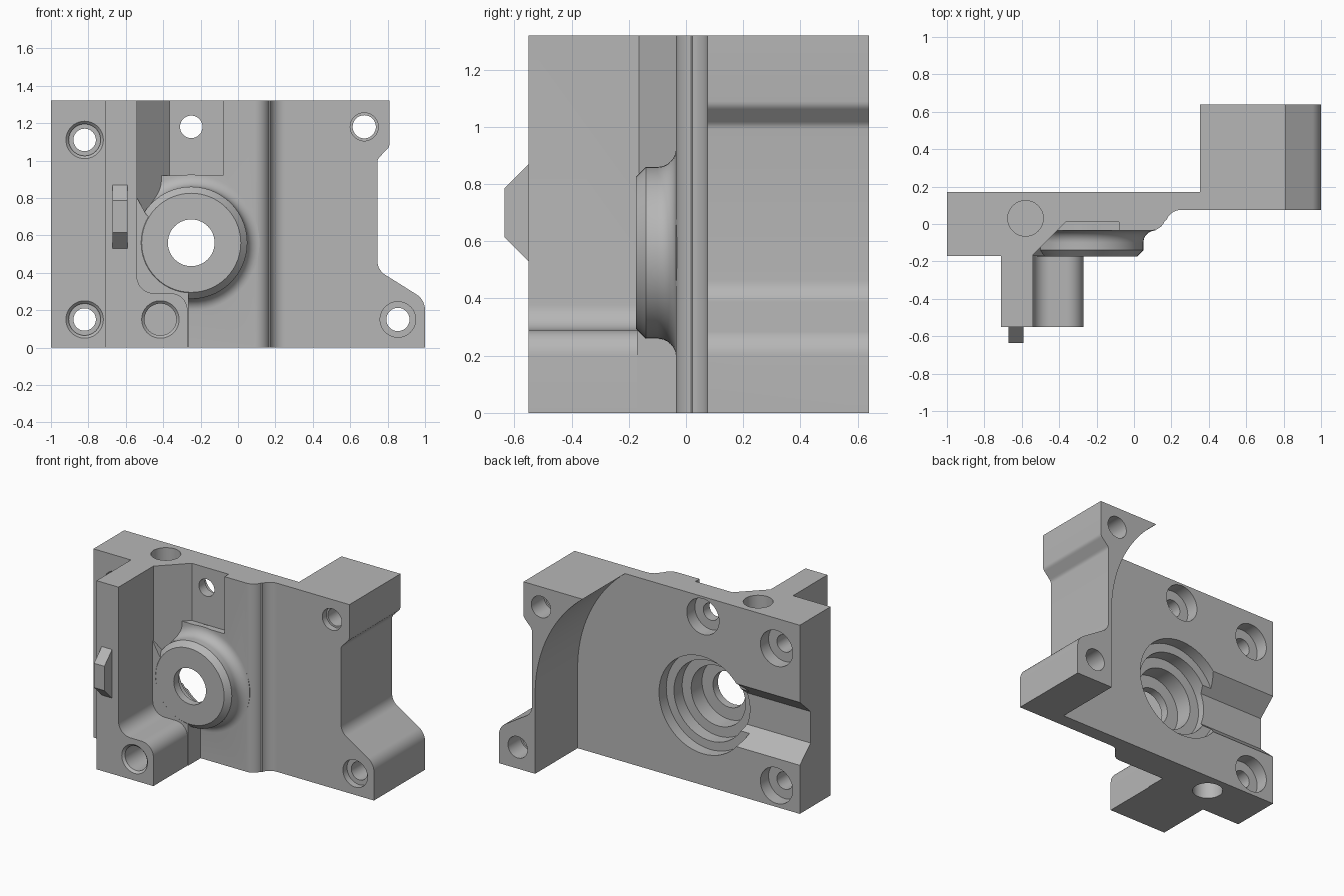
import bpy, bmesh, math

old = bpy.data.objects.get("Cube")
if old:
    bpy.data.objects.remove(old, do_unlink=True)

TOP = 1.32
BORE = (-0.25, 0.56)

grey = bpy.data.materials.new("plain grey")
grey.use_nodes = True
grey.diffuse_color = (0.47, 0.47, 0.47, 1)
grey.node_tree.nodes["Principled BSDF"].inputs["Base Color"].default_value = grey.diffuse_color


def finish(bm, name):
    bmesh.ops.recalc_face_normals(bm, faces=bm.faces[:])
    mesh = bpy.data.meshes.new(name)
    bm.to_mesh(mesh)
    bm.free()
    obj = bpy.data.objects.new(name, mesh)
    bpy.context.collection.objects.link(obj)
    mesh.materials.append(grey)
    return obj


def prism(name, pts, lo, hi, axis):
    """Extrude an outline along an axis; the outline lies in the other two."""
    place = {"x": lambda a, b, h: (h, a, b),
             "y": lambda a, b, h: (a, h, b),
             "z": lambda a, b, h: (a, b, h)}[axis]
    bm = bmesh.new()
    rings = [[bm.verts.new(place(a, b, h)) for a, b in pts] for h in (lo, hi)]
    n = len(pts)
    for ring in rings:
        bm.faces.new(ring)
    for i in range(n):
        j = (i + 1) % n
        bm.faces.new((rings[0][i], rings[0][j], rings[1][j], rings[1][i]))
    return finish(bm, name)


def lathe(name, centre, profile, axis="y", n=56):
    """Turn (radius, height) pairs about a line through centre."""
    bm = bmesh.new()
    rings = []
    for r, h in profile:
        ring = []
        for i in range(n):
            t = 2 * math.pi * i / n
            a, b = centre[0] + r * math.cos(t), centre[1] + r * math.sin(t)
            ring.append(bm.verts.new((a, h, b) if axis == "y" else (a, b, h)))
        rings.append(ring)
    bm.faces.new(rings[0])
    bm.faces.new(rings[-1])
    for p, q in zip(rings, rings[1:]):
        for i in range(n):
            j = (i + 1) % n
            bm.faces.new((p[i], p[j], q[j], q[i]))
    return finish(bm, name)


def arc(cx, cy, r, start, end, n=10):
    angles = [math.radians(start + (end - start) * i / n) for i in range(n + 1)]
    return [(cx + r * math.cos(t), cy + r * math.sin(t)) for t in angles]


def combine(target, other, operation):
    mod = target.modifiers.new("combine", "BOOLEAN")
    mod.operation = operation
    mod.solver = "EXACT"
    mod.object = other
    bpy.context.view_layer.objects.active = target
    bpy.ops.object.modifier_apply(modifier=mod.name)
    bpy.data.objects.remove(other, do_unlink=True)


# Plan of plate, rib, stepped front and rear block
plan = [(-1, -0.17), (-0.71, -0.17), (-0.71, -0.55), (-0.54, -0.55),
        (-0.54, -0.165), (-0.41, -0.035)]
plan += arc(0.09, 0.045, 0.08, -90, -20)
plan += arc(0.25, -0.005, 0.08, 160, 90)
plan += [(1, 0.075), (1, 0.64), (0.353, 0.64), (0.353, 0.17), (-1, 0.17)]
body = prism("bracket_body", plan, 0, TOP, "z")

# Front outline with waisted right side and flared foot
outline = [(-1.1, -0.1), (1, -0.1)]
outline += arc(0.9, 0.2, 0.1, 0, 57)
outline += arc(0.835, 0.465, 0.09, 237, 180)
outline += arc(0.785, 0.99, 0.04, 180, 135, 4)
outline += arc(0.77, 1.09, 0.04, -45, 0, 4)
outline += [(0.81, 1.4), (-1.1, 1.4)]
combine(body, prism("outline", outline, -1, 1, "y"), "INTERSECT")

# Round clearance sweeping through the rear block
sweep = [(0.3, -0.1), (0.72, -0.1)] + arc(*BORE, 0.97, 0, 55, 28) + [(0.3, 1.37)]
combine(body, prism("sweep", sweep, 0.17, 0.8, "y"), "DIFFERENCE")

# Upper front recess
recess = [(-0.365, 0.01), (-0.08, 0.01), (-0.08, -0.1), (-0.475, -0.1)]
combine(body, prism("recess", recess, 0.92, 1.5, "z"), "DIFFERENCE")

# Boss with flared base, and the web that joins it to the rib
web = [(-0.6, 0), (-0.265, 0), (-0.265, 0.5), (-0.49, 0.71), (-0.54, 0.8), (-0.6, 0.8)]
combine(body, prism("web", web, -0.172, 0.02, "y"), "UNION")
flare = [(r, y) for r, y in reversed(arc(0.365, -0.1, 0.065, 90, 180, 8))]
boss = [(0.265, -0.175), (0.3, -0.14)] + flare + [(0.365, 0.0)]
combine(body, lathe("boss", BORE, boss), "UNION")

# Rounded foot beside the rib
foot = [(-0.6, 0), (-0.27, 0)] + arc(-0.36, 0.2, 0.09, 0, 90)
foot += arc(-0.45, 0.38, 0.09, 270, 180) + [(-0.6, 0.38)]
combine(body, prism("foot", foot, -0.55, -0.1, "y"), "UNION")

# Key on the rib front
key = [(-0.5, 0.53), (-0.55, 0.53), (-0.635, 0.615),
       (-0.635, 0.785), (-0.55, 0.87), (-0.5, 0.87)]
combine(body, prism("key", key, -0.67, -0.59, "x"), "UNION")

# Stepped bore, open to the back
bore = [(0.34, 0.3), (0.34, 0.09), (0.28, 0.09), (0.28, 0.0), (0.21, 0.0),
        (0.21, -0.12), (0.125, -0.12), (0.125, -0.3)]
combine(body, lathe("bore", BORE, bore), "DIFFERENCE")

# Trapezoid channel from the bore to the side
channel = [(0.05, 0.45), (0.05, 0.67), (0.17, 0.78), (0.3, 0.78), (0.3, 0.34), (0.17, 0.34)]
combine(body, prism("channel", channel, -1.2, -0.4, "x"), "DIFFERENCE")

# Screw holes, stepped on both faces where needed
for z in (0.15, 1.11):
    hole = [(0.125, 0.3), (0.125, 0.08), (0.06, 0.08), (0.06, -0.13),
            (0.085, -0.13), (0.085, -0.155), (0.1, -0.17), (0.1, -0.3)]
    combine(body, lathe("plate_hole", (-0.82, z), hole), "DIFFERENCE")
hole = [(0.125, 0.3), (0.125, 0.08), (0.06, 0.08), (0.06, -0.1)]
combine(body, lathe("recess_hole", (-0.25, 1.18), hole), "DIFFERENCE")
for x, z, wide in ((0.675, 1.18, 0.075), (0.855, 0.15, 0.095)):
    hole = [(0.075, 0.8), (0.075, 0.5), (0.062, 0.5), (0.062, 0.12), (wide, 0.12), (wide, 0)]
    combine(body, lathe("block_hole", (x, z), hole), "DIFFERENCE")
hole = [(0.085, -0.3), (0.085, -0.535), (0.1, -0.55), (0.1, -0.7)]
combine(body, lathe("foot_hole", (-0.415, 0.15), hole), "DIFFERENCE")

# Dowel holes in the top and bottom
for lo, hi in ((-0.1, 0.2), (TOP - 0.25, TOP + 0.1)):
    combine(body, lathe("dowel_hole", (-0.58, 0.03), [(0.095, lo), (0.095, hi)], "z"),
            "DIFFERENCE")

# Smooth curved faces, keep edges sharp
bpy.ops.object.select_all(action="DESELECT")
body.select_set(True)
bpy.context.view_layer.objects.active = body
bpy.ops.object.shade_smooth_by_angle(angle=math.radians(25))
